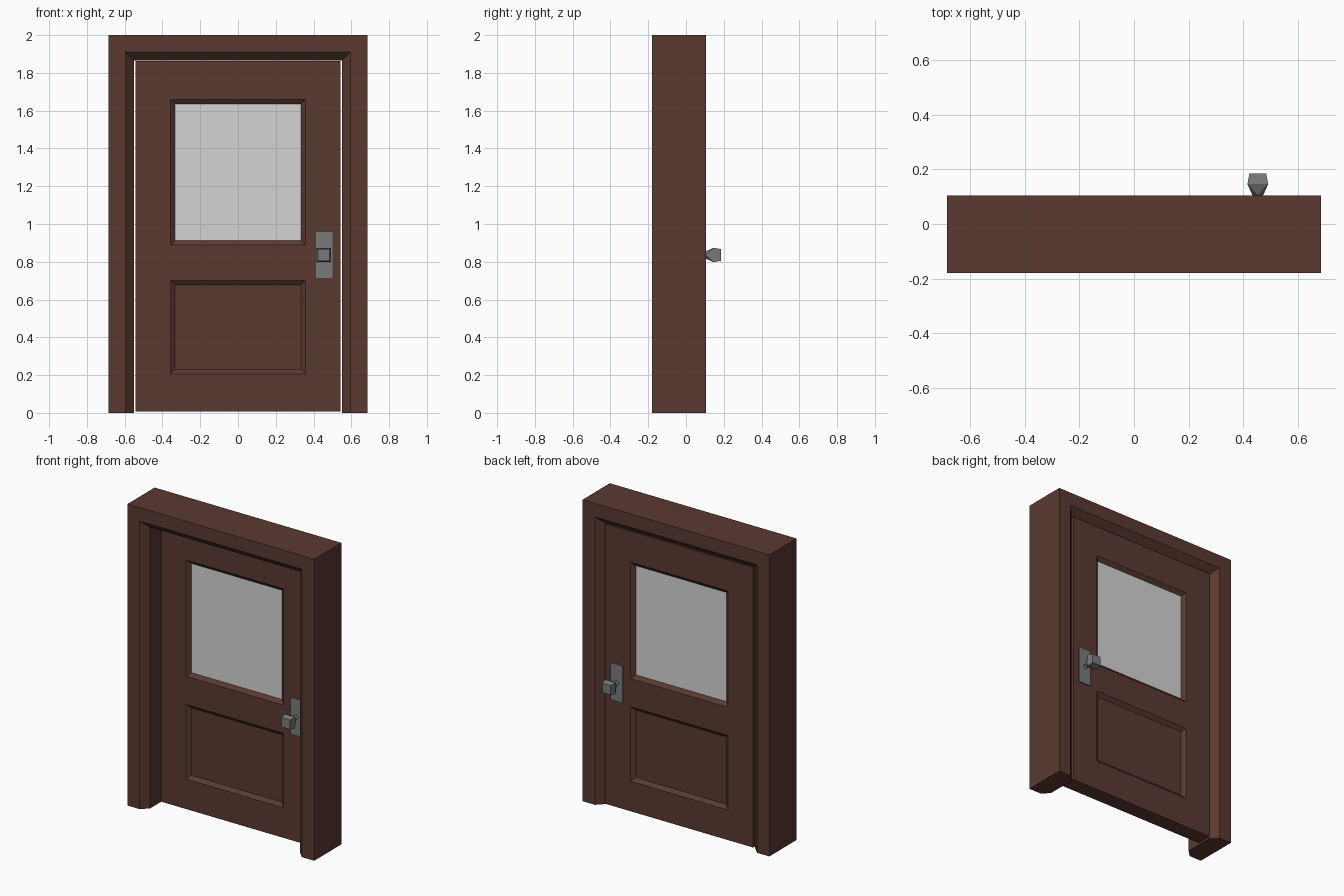
import bpy, bmesh, math
from mathutils import Vector

if "Cube" in bpy.data.objects:
    bpy.data.objects.remove(bpy.data.objects["Cube"])


def material(name, rgb):
    m = bpy.data.materials.new(name)
    m.diffuse_color = (*rgb, 1)
    m.use_nodes = True
    m.node_tree.nodes["Principled BSDF"].inputs["Base Color"].default_value = m.diffuse_color
    return m


WOOD = material("dark wood", (0.105, 0.041, 0.031))
GLASS = material("pale glass", (0.66, 0.66, 0.66))
METAL = material("grey metal", (0.19, 0.195, 0.195))


def finish(name, bm, *mats):
    bmesh.ops.recalc_face_normals(bm, faces=bm.faces)
    me = bpy.data.meshes.new(name)
    bm.to_mesh(me)
    bm.free()
    for m in mats:
        me.materials.append(m)
    ob = bpy.data.objects.new(name, me)
    bpy.context.collection.objects.link(ob)
    return ob


def add_box(bm, x0, x1, y0, y1, z0, z1):
    vs = bmesh.ops.create_cube(bm, size=1)["verts"]
    for v in vs:
        v.co = Vector((x0 + (v.co.x + .5) * (x1 - x0),
                       y0 + (v.co.y + .5) * (y1 - y0),
                       z0 + (v.co.z + .5) * (z1 - z0)))


# Frame: chamfered profile (offset outward, y) swept up, across and down
profile = [(0, -.135), (.045, -.18), (.135, -.18), (.135, .105), (.045, .105), (0, .06)]
bm = bmesh.new()
rings = [[], [], [], []]
for o, y in profile:
    x, top = .55 + o, 1.865 + o
    for ring, (px, pz) in zip(rings, [(-x, 0), (-x, top), (x, top), (x, 0)]):
        ring.append(bm.verts.new((px, y, pz)))
for a, b in zip(rings, rings[1:]):
    for i in range(6):
        j = (i + 1) % 6
        bm.faces.new((a[i], a[j], b[j], b[i]))
bm.faces.new(rings[0])
bm.faces.new(rings[3])
finish("door_frame", bm, WOOD)

# Door leaf: slab cut into a grid, with a window and a panel recessed on both sides
bm = bmesh.new()
add_box(bm, -.543, .543, -.033, .071, .008, 1.864)
cuts = [((x, 0, 0), (1, 0, 0)) for x in (-.357, .357)]
cuts += [((0, 0, z), (0, 0, 1)) for z in (.207, .702, .888, 1.66)]
for co, no in cuts:
    bmesh.ops.bisect_plane(bm, geom=bm.verts[:] + bm.edges[:] + bm.faces[:],
                           plane_co=co, plane_no=no)
bm.normal_update()
for lo, hi, mat in ((.207, .702, 0), (.888, 1.66, 1)):
    cells = [f for f in bm.faces if abs(f.normal.y) > .9
             and abs(f.calc_center_median().x) < .3
             and lo < f.calc_center_median().z < hi]
    for f in cells:
        bmesh.ops.inset_region(bm, faces=[f], thickness=.024, depth=-.02,
                               use_even_offset=True)
        f.material_index = mat
finish("door_leaf", bm, WOOD, GLASS)

# Handles: plate and faceted knob, mirrored about the middle of the door
KX, KZ, MID = .454, .836, .019
for side, name in ((1, "back"), (-1, "front")):
    bm = bmesh.new()
    ys = sorted((MID + side * .050, MID + side * .059))
    add_box(bm, .412, .499, ys[0], ys[1], .714, .958)
    finish(name + "_handle_plate", bm, METAL)

    # (distance from mid-plane, corner radius, rotation): diamond neck, square head
    bm = bmesh.new()
    loops = []
    for d, r, rot in ((.055, .018, 0), (.083, .018, 0), (.127, .038 * 2 ** .5, 1),
                      (.166, .031 * 2 ** .5, 1)):
        loops.append([bm.verts.new((KX + r * math.cos((i + rot / 2) * math.pi / 2),
                                    MID + side * d,
                                    KZ + r * math.sin((i + rot / 2) * math.pi / 2)))
                      for i in range(4)])
    n, m, h, t = loops
    for i in range(4):
        j = (i + 1) % 4
        bm.faces.new((n[i], n[j], m[j], m[i]))
        bm.faces.new((m[i], m[j], h[i]))
        bm.faces.new((h[i], m[j], h[j]))
        bm.faces.new((h[i], h[j], t[j], t[i]))
    bm.faces.new(n)
    bm.faces.new(t)
    finish(name + "_knob", bm, METAL)
